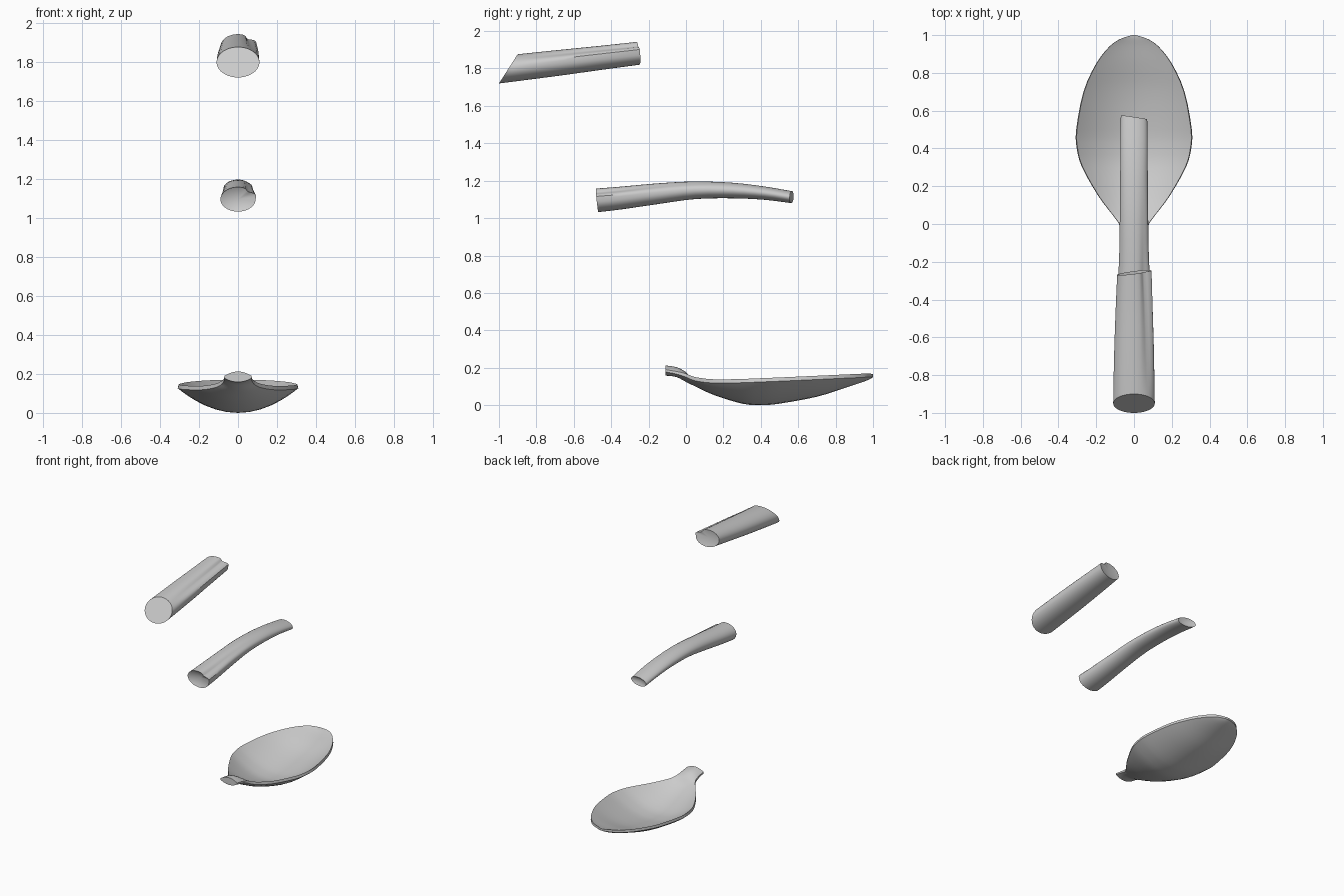
import bpy, bmesh, math

if "Cube" in bpy.data.objects:
    bpy.data.objects.remove(bpy.data.objects["Cube"])


def loft(name, rings, caps=(0.0, 0.0), angle=35):
    """Skin equal-length rings of points; caps are fans, centre pushed along y."""
    bm = bmesh.new()
    vs = [[bm.verts.new(p) for p in r] for r in rings]
    n = len(vs[0])
    for a, b in zip(vs, vs[1:]):
        for i in range(n):
            j = (i + 1) % n
            bm.faces.new((a[i], a[j], b[j], b[i]))
    for ring, push in ((vs[0], caps[0]), (vs[-1], caps[1])):
        c = [sum(v.co[k] for v in ring) / n for k in range(3)]
        mid = bm.verts.new((c[0], c[1] + push, c[2]))
        for i in range(n):
            bm.faces.new((ring[i], ring[(i + 1) % n], mid))
    bmesh.ops.remove_doubles(bm, verts=bm.verts, dist=0.0005)
    bmesh.ops.recalc_face_normals(bm, faces=bm.faces)
    me = bpy.data.meshes.new(name)
    bm.to_mesh(me)
    bm.free()
    ob = bpy.data.objects.new(name, me)
    bpy.context.collection.objects.link(ob)
    bpy.ops.object.select_all(action='DESELECT')
    ob.select_set(True)
    bpy.context.view_layer.objects.active = ob
    bpy.ops.object.shade_smooth_by_angle(angle=math.radians(angle))
    return ob


def smooth_table(rows, sub):
    """Catmull-Rom resampling of the station rows."""
    out = []
    for i in range(len(rows) - 1):
        p0, p1 = rows[max(i - 1, 0)], rows[i]
        p2, p3 = rows[i + 1], rows[min(i + 2, len(rows) - 1)]
        for s in range(sub):
            t = s / sub
            out.append([b + 0.5 * t * (c - a + t * (2*a - 5*b + 4*c - d + t * (3*(b - c) + d - a)))
                        for a, b, c, d in zip(p0, p1, p2, p3)])
    return out + [list(rows[-1])]


def stick_ring(y, rx, z0, z1, lean, skew, groove, n=40):
    """Rounded handle section with a carved groove on its upper right."""
    zc, rz = (z0 + z1) / 2, (z1 - z0) / 2
    ring = []
    for i in range(n):
        a = 2 * math.pi * i / n
        d = math.degrees(a)
        r = 1 - groove * (math.exp(-((d - 48) / 13) ** 2) - 0.5 * math.exp(-((d - 20) / 12) ** 2))
        x, dz = rx * r * math.cos(a), rz * r * math.sin(a)
        ring.append((x, y + lean * dz + skew * x, zc + dz))
    return ring


# Bowl: y, half width, rim top, centre top, centre bottom, rim thickness
bowl_rows = [
    (-0.11, 0.070, 0.190, 0.212, 0.158, 0.012),
    (-0.05, 0.072, 0.180, 0.203, 0.150, 0.014),
    (0.00, 0.080, 0.168, 0.176, 0.124, 0.018),
    (0.05, 0.115, 0.150, 0.130, 0.100, 0.020),
    (0.15, 0.190, 0.138, 0.082, 0.054, 0.020),
    (0.30, 0.275, 0.140, 0.036, 0.008, 0.020),
    (0.40, 0.303, 0.144, 0.028, 0.000, 0.020),
    (0.50, 0.306, 0.148, 0.036, 0.008, 0.020),
    (0.70, 0.268, 0.157, 0.075, 0.045, 0.020),
    (0.85, 0.200, 0.164, 0.122, 0.092, 0.020),
    (0.94, 0.130, 0.168, 0.148, 0.122, 0.020),
    (0.98, 0.072, 0.169, 0.161, 0.138, 0.018),
    (1.00, 0.010, 0.165, 0.165, 0.150, 0.014),
]
rings = []
for y, w, zr, zt, zb, th in smooth_table(bowl_rows, 3):
    us = [math.cos(math.pi * i / 16) for i in range(17)]
    top = [(w * u * 0.985, y, zt + (zr - zt) * u * u) for u in us]
    low = [(w * u, y, max(0, zb + (zr - th - zb) * u * u)) for u in reversed(us)]
    rings.append(top + low)
loft("spoon_bowl", rings)

# Handle pieces: y, half width, bottom z, top z, lean, skew, groove depth
middle_rows = [
    (-0.475, 0.090, 1.032, 1.158, -0.10, -0.03, 0.16),
    (-0.35, 0.086, 1.046, 1.168, 0, 0, 0.12),
    (-0.15, 0.078, 1.075, 1.186, 0, 0, 0.06),
    (0.05, 0.075, 1.102, 1.196, 0, 0, 0.03),
    (0.25, 0.073, 1.106, 1.189, 0, 0, 0),
    (0.42, 0.072, 1.098, 1.169, 0, 0, 0),
    (0.565, 0.070, 1.080, 1.144, 0.05, -0.15, 0),
]
loft("handle_middle", [stick_ring(*r) for r in smooth_table(middle_rows, 3)], (0.035, -0.02))

end_rows = [
    (-0.95, 0.110, 1.720, 1.876, 0.64, 0, 0.0),
    (-0.82, 0.108, 1.741, 1.886, 0.20, 0, 0.05),
    (-0.65, 0.104, 1.765, 1.902, 0, 0, 0.10),
    (-0.45, 0.097, 1.793, 1.922, 0, 0, 0.14),
    (-0.257, 0.089, 1.820, 1.942, -0.12, 0.13, 0.20),
]
loft("handle_end", [stick_ring(*r) for r in smooth_table(end_rows, 3)], (0, -0.015))
